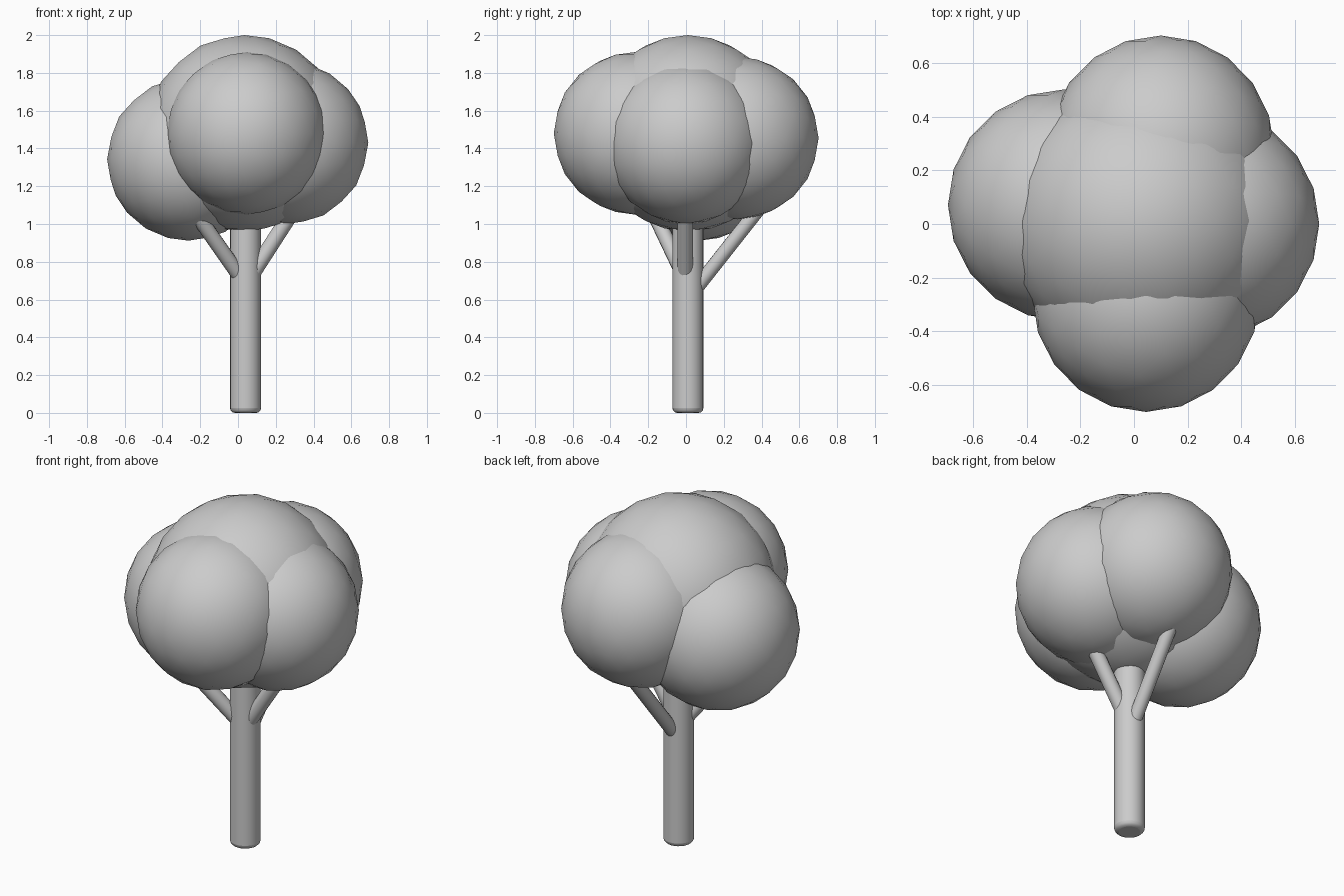
import bpy
from mathutils import Vector

if "Cube" in bpy.data.objects:
    bpy.data.objects.remove(bpy.data.objects["Cube"])


def smooth(obj, angle):
    bpy.ops.object.select_all(action='DESELECT')
    obj.select_set(True)
    bpy.context.view_layer.objects.active = obj
    bpy.ops.object.shade_smooth_by_angle(angle=angle)


def foliage(name, centre, radius, squash=(1, 1, 1)):
    bpy.ops.mesh.primitive_ico_sphere_add(subdivisions=3, radius=radius, location=centre)
    obj = bpy.context.object
    obj.name = name
    obj.scale = squash
    smooth(obj, 0.9)
    return obj


def rod(name, start, end, radius, sides, bevel=0):
    a, b = Vector(start), Vector(end)
    bpy.ops.mesh.primitive_cylinder_add(vertices=sides, radius=radius,
                                        depth=(b - a).length, location=(a + b) / 2)
    obj = bpy.context.object
    obj.name = name
    obj.rotation_euler = (b - a).to_track_quat('Z', 'Y').to_euler()
    if bevel:
        mod = obj.modifiers.new("rounded_rim", 'BEVEL')
        mod.width = bevel
        mod.segments = 3
        mod.limit_method = 'ANGLE'
        mod.angle_limit = 1.0
    smooth(obj, 0.7)
    return obj


# trunk with a rounded foot
rod("trunk", (0.04, 0.01, 0), (0.04, 0.01, 1.15), 0.082, 24, 0.025)

# branches running from the trunk into the foliage
rod("branch_right", (0.04, -0.003, 0.68), (0.33, -0.003, 1.13), 0.041, 16)
rod("branch_back", (0.04, 0.01, 0.605), (0.075, 0.44, 1.15), 0.038, 16)
rod("branch_front_left", (0.04, 0.01, 0.68), (-0.24, -0.18, 1.08), 0.04, 16)

# overlapping foliage clumps
foliage("foliage_top", (0.035, 0.01, 1.48), 0.52)
foliage("foliage_left", (-0.262, 0.07, 1.343), 0.431)
foliage("foliage_right", (0.26, 0.0, 1.43), 0.43)
foliage("foliage_front", (0.045, -0.27, 1.48), 0.43, (0.985, 1, 1))
foliage("foliage_back", (0.1, 0.272, 1.455), 0.43, (0.985, 1, 1))
